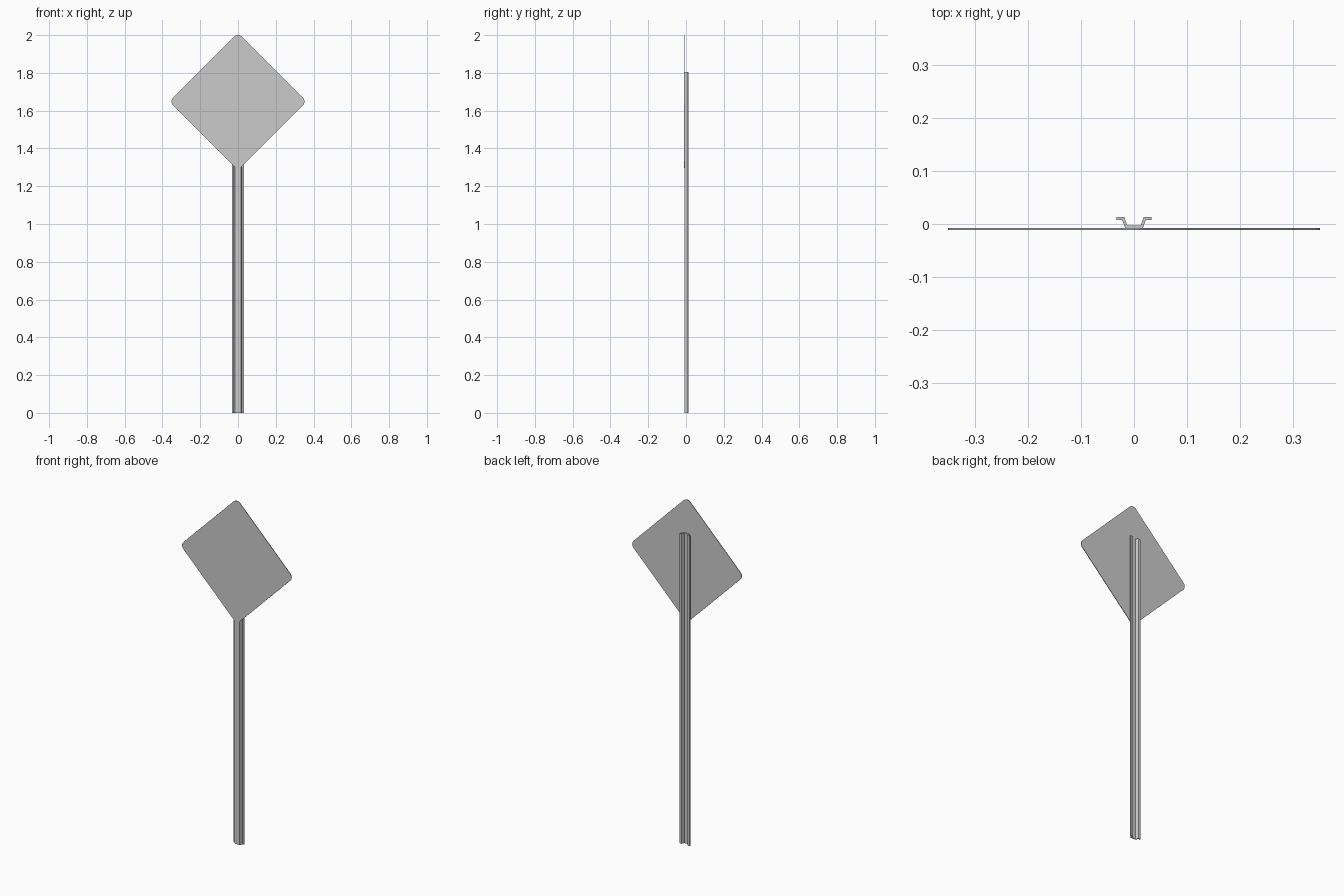
import bpy, bmesh
from math import cos, sin, pi, sqrt
from mathutils import Vector

if "Cube" in bpy.data.objects:
    bpy.data.objects.remove(bpy.data.objects["Cube"])


def extrude_outline(name, points, direction):
    """Solid from a planar outline swept along a direction."""
    bm = bmesh.new()
    face = bm.faces.new([bm.verts.new(p) for p in points])
    swept = bmesh.ops.extrude_face_region(bm, geom=[face])["geom"]
    verts = [g for g in swept if isinstance(g, bmesh.types.BMVert)]
    bmesh.ops.translate(bm, verts=verts, vec=Vector(direction))
    bmesh.ops.recalc_face_normals(bm, faces=bm.faces)
    mesh = bpy.data.meshes.new(name)
    bm.to_mesh(mesh)
    bm.free()
    obj = bpy.data.objects.new(name, mesh)
    bpy.context.collection.objects.link(obj)
    return obj


# Diamond sign plate with rounded corners
TIP, RADIUS, CENTRE_Z, SEGMENTS = 0.352, 0.03, 1.648, 6
arm = TIP - RADIUS
outline = []
for corner in range(4):
    a = corner * pi / 2
    for i in range(SEGMENTS + 1):
        b = a - pi / 4 + (pi / 2) * i / SEGMENTS
        outline.append((arm * cos(a) + RADIUS * cos(b), -0.0115,
                        CENTRE_Z + arm * sin(a) + RADIUS * sin(b)))
plate = extrude_outline("sign_plate", outline, (0, 0.0035, 0))

# Hat-section channel post: half profile mirrored across x = 0
inner = [(0.0125, -0.003), (0.0185, 0.013), (0.033, 0.013)]
outer = [(0.033, 0.008), (0.0225, 0.008), (0.0165, -0.008)]
half = inner + outer
profile = half + [(-x, y) for x, y in reversed(half)]
post = extrude_outline("channel_post", [(x, y, 0) for x, y in profile], (0, 0, 1.805))
